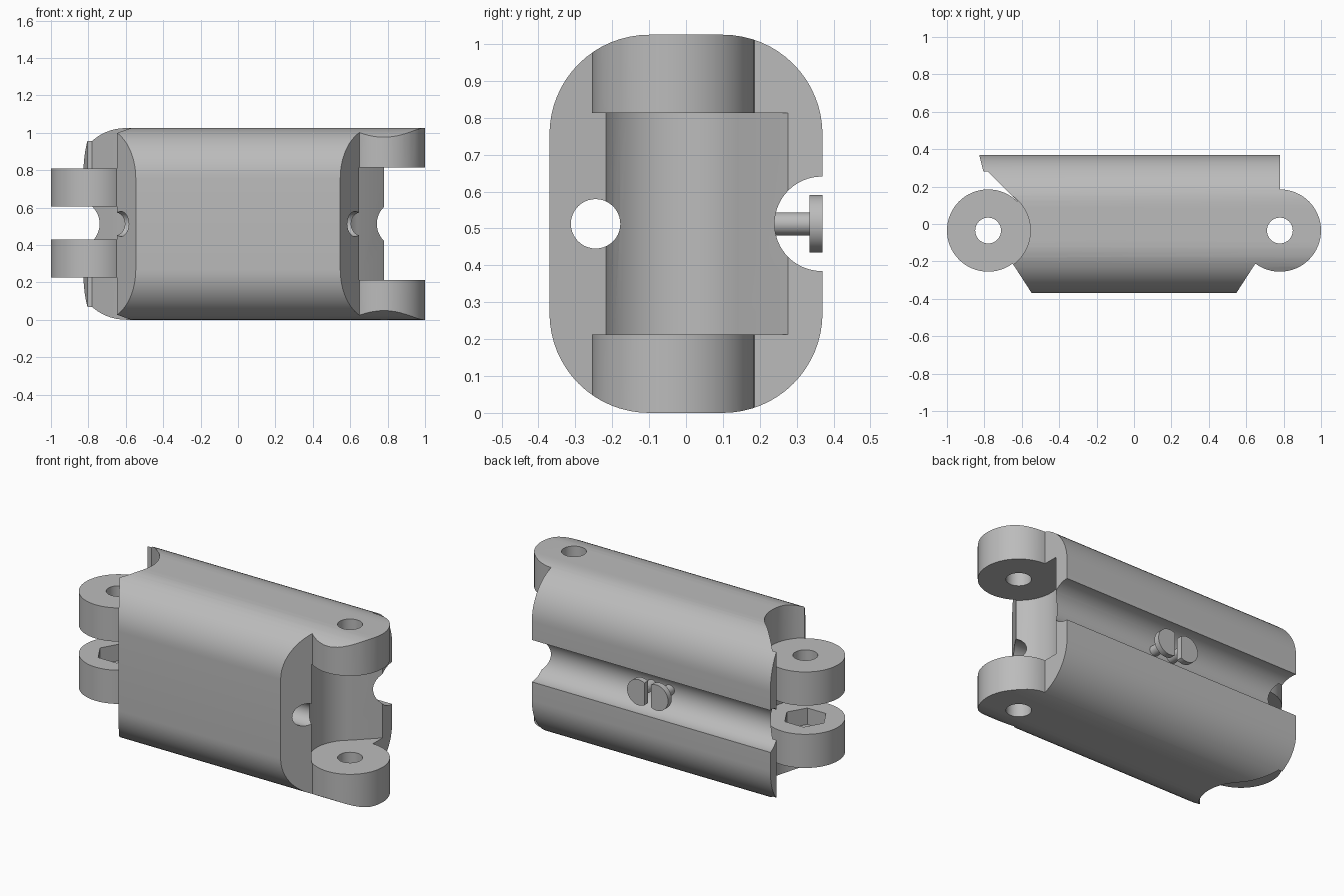
import bpy, bmesh, math

if "Cube" in bpy.data.objects:
    bpy.data.objects.remove(bpy.data.objects["Cube"], do_unlink=True)

GREY = (0.5, 0.5, 0.5, 1)
grey = bpy.data.materials.new("plain grey")
grey.use_nodes = True
grey.diffuse_color = GREY
grey.node_tree.nodes["Principled BSDF"].inputs["Base Color"].default_value = GREY

HEIGHT, DEPTH, CORNER = 1.025, 0.37, 0.27
MID_Z = HEIGHT / 2
HINGE_X, HINGE_Y = 0.78, -0.035
LUG_R, CLEAR_R, HOLE_R = 0.22, 0.226, 0.069


def circle(cx, cy, r, n=64, start=0.0, sweep=math.tau):
    return [(cx + r * math.cos(start + sweep * i / n),
             cy + r * math.sin(start + sweep * i / n)) for i in range(n)]


def prism(name, points, low, high, axis="z"):
    """Extrude a flat outline from low to high along one axis."""
    place = {"x": lambda a, b, h: (h, a, b),
             "y": lambda a, b, h: (a, h, b),
             "z": lambda a, b, h: (a, b, h)}[axis]
    bm = bmesh.new()
    rings = [[bm.verts.new(place(a, b, h)) for a, b in points] for h in (low, high)]
    bm.faces.new(rings[0])
    bm.faces.new(rings[1])
    n = len(points)
    for i in range(n):
        j = (i + 1) % n
        bm.faces.new((rings[0][i], rings[0][j], rings[1][j], rings[1][i]))
    bmesh.ops.recalc_face_normals(bm, faces=bm.faces)
    mesh = bpy.data.meshes.new(name)
    bm.to_mesh(mesh)
    bm.free()
    mesh.materials.append(grey)
    obj = bpy.data.objects.new(name, mesh)
    bpy.context.collection.objects.link(obj)
    return obj


def combine(target, tool, operation):
    """Boolean the tool into the target, then drop the tool."""
    mod = target.modifiers.new("join", "BOOLEAN")
    mod.operation, mod.solver, mod.object = operation, "EXACT", tool
    graph = bpy.context.evaluated_depsgraph_get()
    mesh = bpy.data.meshes.new_from_object(target.evaluated_get(graph))
    target.modifiers.clear()
    target.data = mesh
    bpy.data.objects.remove(tool, do_unlink=True)


def smooth(obj):
    bpy.ops.object.select_all(action="DESELECT")
    obj.select_set(True)
    bpy.context.view_layer.objects.active = obj
    bpy.ops.object.shade_smooth_by_angle(angle=math.radians(30))


# Body plan with chamfered front corners, a stop lip and a slanted hinge relief
plan = [(-0.83, 0.38), (-0.805, 0.28), (-0.78, 0.28), (-0.622, 0.122),
        (-HINGE_X, HINGE_Y), (-0.65, -0.21), (-0.54, -0.38),
        (0.54, -0.38), (0.65, -0.21), (HINGE_X, HINGE_Y), (0.78, 0.38)]
body = prism("link_body", plan, -0.1, HEIGHT + 0.1)

# Clearance around the inner lugs
for low, high in ((-0.2, 0.225), (0.43, 0.605), (0.81, HEIGHT + 0.2)):
    combine(body, prism("clearance", circle(-HINGE_X, HINGE_Y, CLEAR_R), low, high), "DIFFERENCE")

# Socket between the outer lugs, with its slanted relief
combine(body, prism("socket", circle(HINGE_X, HINGE_Y, CLEAR_R), 0.213, 0.813), "DIFFERENCE")
relief = [(0.78, 0.277), (0.622, 0.122), (0.7, HINGE_Y), (0.9, HINGE_Y), (0.9, 0.277)]
combine(body, prism("relief", relief, 0.213, 0.813), "DIFFERENCE")

# Hinge lugs: an inner pair on one end, an outer pair on the other
for side, low, high in ((-1, 0.225, 0.43), (-1, 0.605, 0.81),
                        (1, -0.05, 0.213), (1, 0.813, HEIGHT + 0.05)):
    combine(body, prism("lug", circle(side * HINGE_X, HINGE_Y, LUG_R), low, high), "UNION")

# Trim everything to the rounded cross-section
section = []
for k, (sy, sz) in enumerate(((1, 1), (-1, 1), (-1, -1), (1, -1))):
    section += circle(sy * (DEPTH - CORNER), MID_Z + sz * (MID_Z - CORNER), CORNER,
                      16, k * math.pi / 2, math.pi / 2)
    end = (k + 1) * math.pi / 2
    section.append((sy * (DEPTH - CORNER) + CORNER * math.cos(end),
                    MID_Z + sz * (MID_Z - CORNER) + CORNER * math.sin(end)))
combine(body, prism("section", section, -1.2, 1.2, "x"), "INTERSECT")

# Hinge pin holes and the hexagonal nut pocket
for side in (-1, 1):
    combine(body, prism("pin_hole", circle(side * HINGE_X, HINGE_Y, HOLE_R, 40), -0.3, 1.4),
            "DIFFERENCE")
combine(body, prism("nut_pocket", circle(-HINGE_X, HINGE_Y, 0.125, 6), 0.33, 0.5), "DIFFERENCE")

# Lengthwise cord hole and rear cable groove
combine(body, prism("cord_hole", circle(-0.245, MID_Z, 0.067, 40), -1.3, 1.3, "x"), "DIFFERENCE")
combine(body, prism("groove", circle(0.368, MID_Z, 0.128), -1.3, 1.3, "x"), "DIFFERENCE")
smooth(body)

# Pair of cable posts with flat-sided heads in the groove
for side, label in ((-1, "right"), (1, "left")):
    post = prism(label + "_post", circle(side * 0.06, MID_Z, 0.031, 32), 0.2, 0.345, "y")
    outline = [(side * max(x, 0.022), z) for x, z in circle(0.06, MID_Z, 0.078, 48)]
    head = prism(label + "_post_head", outline, 0.335, DEPTH, "y")
    smooth(post)
    smooth(head)
